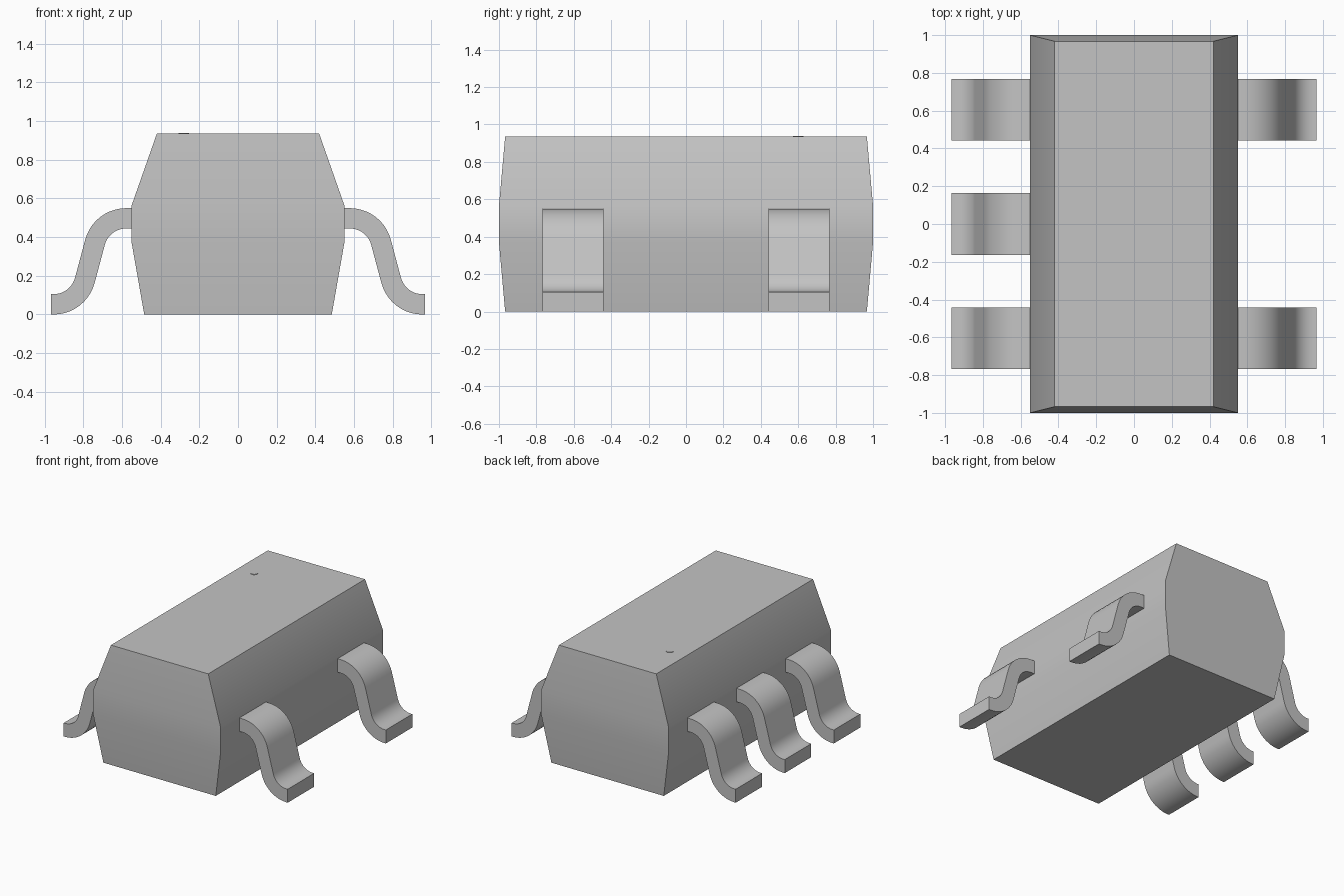
import bpy, bmesh, math

cube = bpy.data.objects.get("Cube")
if cube:
    bpy.data.objects.remove(cube, do_unlink=True)

GREY = (0.55, 0.55, 0.55, 1)
grey = bpy.data.materials.new("plain_grey")
grey.use_nodes = True
grey.diffuse_color = GREY
grey.node_tree.nodes["Principled BSDF"].inputs["Base Color"].default_value = GREY


def finish(name, bm):
    """Turn a bmesh into a smooth-by-angle grey object."""
    bmesh.ops.recalc_face_normals(bm, faces=bm.faces[:])
    mesh = bpy.data.meshes.new(name)
    bm.to_mesh(mesh)
    bm.free()
    mesh.materials.append(grey)
    obj = bpy.data.objects.new(name, mesh)
    bpy.context.collection.objects.link(obj)
    bpy.ops.object.select_all(action="DESELECT")
    obj.select_set(True)
    bpy.context.view_layer.objects.active = obj
    bpy.ops.object.shade_smooth_by_angle(angle=math.radians(30))
    return obj


# Moulded body: stacked rectangles (half width, half length, height)
levels = [(0.485, 0.967, 0), (0.55, 1, 0.37), (0.55, 1, 0.565), (0.42, 0.967, 0.935)]
bm = bmesh.new()
rings = [[bm.verts.new((sx * w, sy * l, z))
          for sx, sy in ((-1, -1), (1, -1), (1, 1), (-1, 1))]
         for w, l, z in levels]
for low, high in zip(rings, rings[1:]):
    for i in range(4):
        j = (i + 1) % 4
        bm.faces.new((low[i], low[j], high[j], high[i]))
bm.faces.new(rings[0][::-1])
bm.faces.new(rings[-1])
finish("body", bm)

# Gull-wing lead section: two opposite bends joined by a steep straight
OUTER, INNER, BEND, STEPS = 0.22, 0.115, math.radians(75), 10
UPPER, LOWER = (0.578, 0.33), (0.954, 0.22)


def bend(centre, radius, sign):
    return [(centre[0] + sign * radius * math.sin(BEND * i / STEPS),
             centre[1] + sign * radius * math.cos(BEND * i / STEPS))
            for i in range(STEPS + 1)]


top_line = [(0.53, 0.55)] + bend(UPPER, OUTER, 1) + bend(LOWER, INNER, -1)[::-1] + [(0.967, 0.105)]
under_line = [(0.53, 0.445)] + bend(UPPER, INNER, 1) + bend(LOWER, OUTER, -1)[::-1] + [(0.967, 0)]


def lead(name, side, y, half=0.163):
    bm = bmesh.new()
    rows = [[bm.verts.new((side * x, y + s * half, z)) for x, z in line]
            for line, s in ((top_line, -1), (top_line, 1), (under_line, 1), (under_line, -1))]
    for a, b in zip(rows, rows[1:] + rows[:1]):
        for i in range(len(a) - 1):
            bm.faces.new((a[i], a[i + 1], b[i + 1], b[i]))
    for end in (0, -1):
        bm.faces.new([row[end] for row in rows])
    finish(name, bm)


PITCH = 0.605
for side, label, rows in ((1, "left", (-1, 1)), (-1, "right", (-1, 0, 1))):
    for row in rows:
        place = {-1: "front", 0: "middle", 1: "back"}[row]
        lead(f"{label}_{place}_lead", side, row * PITCH)

# Small raised orientation dot on the top face
bm = bmesh.new()
bmesh.ops.create_cone(bm, cap_ends=True, segments=24, radius1=0.027, radius2=0.027, depth=0.008)
bmesh.ops.translate(bm, verts=bm.verts[:], vec=(-0.28, 0.6, 0.935))
finish("orientation_dot", bm)
